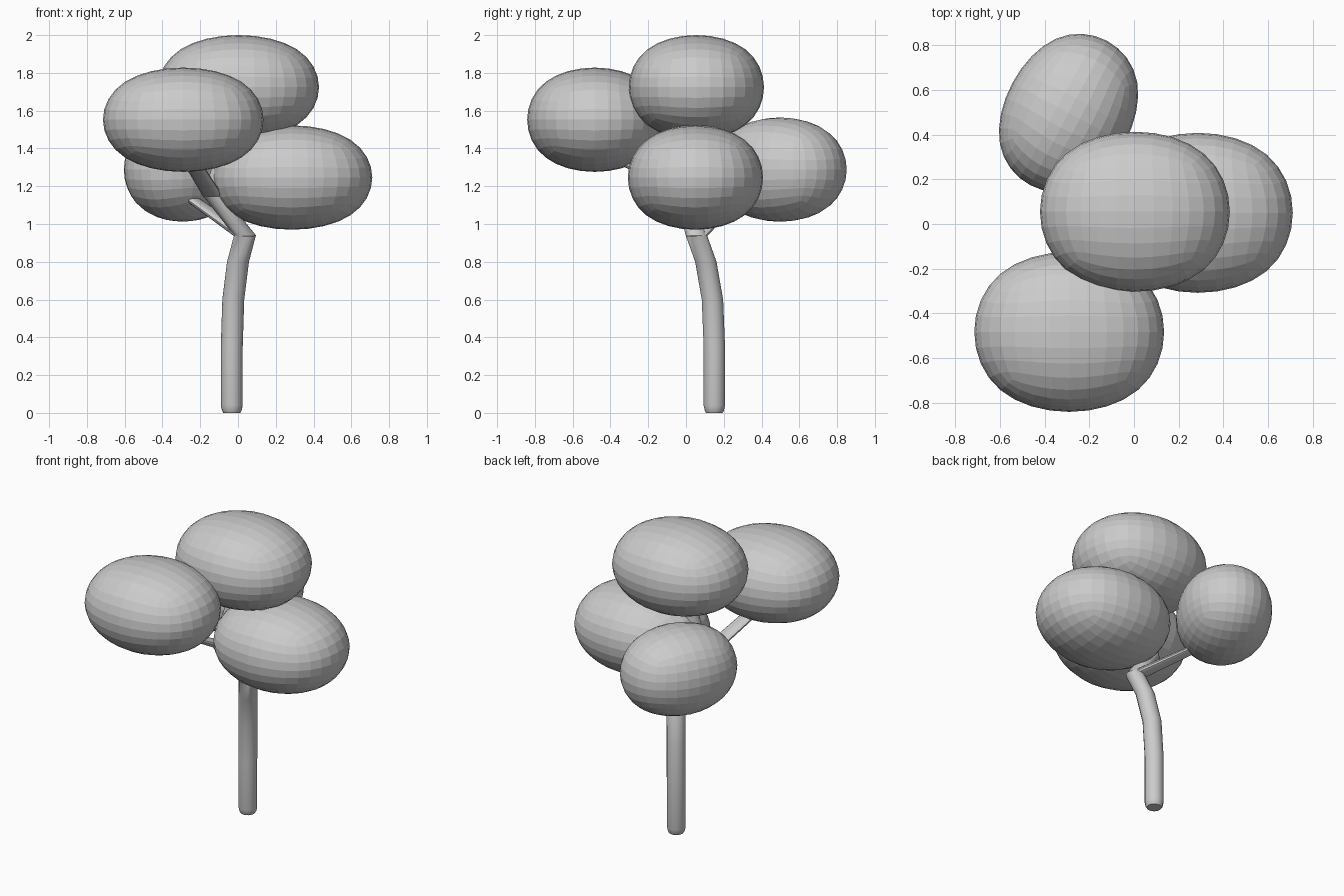
import bpy, bmesh, math
from mathutils import Vector

if "Cube" in bpy.data.objects:
    bpy.data.objects.remove(bpy.data.objects["Cube"])

SIDES = 14


def limb(name, stations):
    """Loft level rings; each station is x, y, z, radius."""
    bm = bmesh.new()
    rings = []
    for x, y, z, r in stations:
        rings.append([bm.verts.new((x + r * math.cos(2 * math.pi * i / SIDES),
                                    y + r * math.sin(2 * math.pi * i / SIDES), z))
                      for i in range(SIDES)])
    for a, b in zip(rings, rings[1:]):
        for i in range(SIDES):
            j = (i + 1) % SIDES
            bm.faces.new((a[i], a[j], b[j], b[i]))
    bm.faces.new(rings[0][::-1])
    bm.faces.new(rings[-1])
    mesh = bpy.data.meshes.new(name)
    bm.to_mesh(mesh)
    bm.free()
    ob = bpy.data.objects.new(name, mesh)
    bpy.context.collection.objects.link(ob)
    bpy.context.view_layer.objects.active = ob
    ob.select_set(True)
    bpy.ops.object.shade_smooth_by_angle(angle=math.radians(35))
    ob.select_set(False)
    return ob


def foliage(name, centre, half, turn=0):
    """Subdivided cube, fitted to the given half sizes."""
    bpy.ops.mesh.primitive_cube_add(size=2)
    ob = bpy.context.object
    ob.name = name
    sub = ob.modifiers.new("round", 'SUBSURF')
    sub.levels = sub.render_levels = 3
    bpy.ops.object.modifier_apply(modifier="round")
    reach = max(v.co.x for v in ob.data.vertices)
    for v in ob.data.vertices:
        v.co = Vector([c / reach * h for c, h in zip(v.co, half)])
    ob.location = centre
    ob.rotation_euler.z = math.radians(turn)
    ob.select_set(False)


# Curved trunk up to the second fork
limb("trunk", [(-0.033, 0.15, 0, 0.045), (-0.033, 0.15, 0.012, 0.052),
               (-0.033, 0.15, 0.04, 0.058), (-0.033, 0.15, 0.35, 0.058),
               (-0.025, 0.14, 0.6, 0.058), (0.0, 0.105, 0.8, 0.058),
               (0.037, 0.055, 0.94, 0.058), (-0.13, 0.0, 1.15, 0.056)])

# Branches into the foliage
limb("back_branch", [(0.037, 0.055, 0.935, 0.057), (-0.34, 0.33, 1.2, 0.04)])
limb("front_branch", [(-0.13, 0.0, 1.145, 0.055), (-0.29, -0.45, 1.4, 0.045)])
limb("top_branch", [(-0.13, 0.0, 1.145, 0.055), (0.0, 0.055, 1.6, 0.05)])

# Foliage clumps
BIG = (0.425, 0.358, 0.276)
foliage("top_foliage", (0.004, 0.055, 1.724), BIG)
foliage("front_foliage", (-0.29, -0.483, 1.552), BIG)
foliage("side_foliage", (0.286, 0.05, 1.246), BIG)
foliage("back_foliage", (-0.293, 0.497, 1.288), (0.366, 0.285, 0.276), 62)
